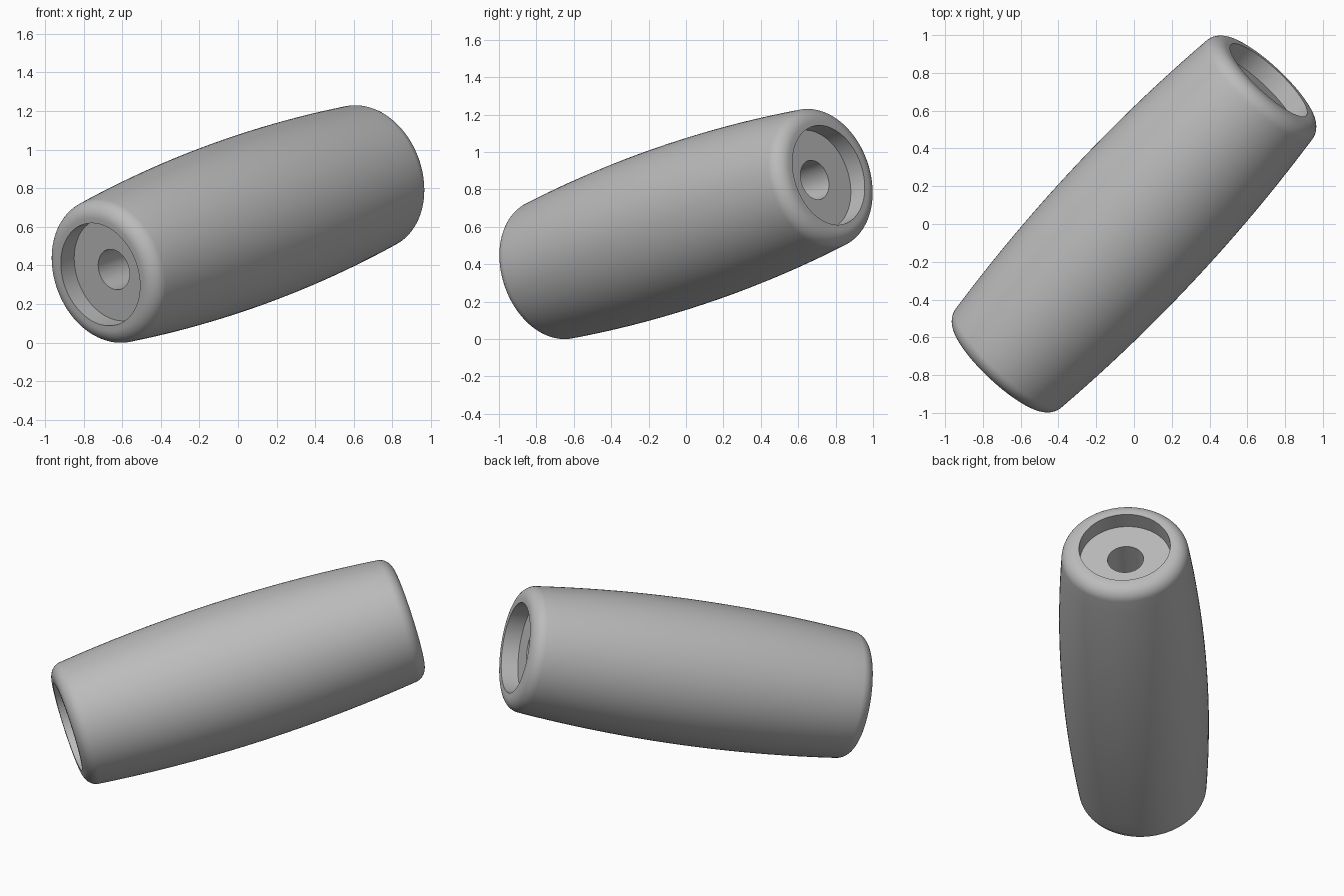
import bpy
import bmesh
from math import sin, cos, radians, pi
from mathutils import Vector

cube = bpy.data.objects.get("Cube")
if cube:
    bpy.data.objects.remove(cube, do_unlink=True)

# One plain grey
grey = bpy.data.materials.new("plain_grey")
grey.use_nodes = True
colour = (0.5, 0.5, 0.5, 1)
grey.diffuse_color = colour
grey.node_tree.nodes["Principled BSDF"].inputs["Base Color"].default_value = colour

# Grip dimensions
MAX_R, RECESS_R, BORE_R = 0.437, 0.274, 0.108
RECESS_DEPTH = 0.105
FILLET, FILLET_R, FILLET_Z = 0.085, 0.2985, 0.991
END_Z = FILLET_Z + FILLET
SEGMENTS = 96

# Half profile (radius, height): barrel curve, rounded lip, recess, bore
start = radians(6)
lip = []
for i in range(13):
    a = start + (pi / 2 - start) * i / 12
    lip.append((FILLET_R + FILLET * cos(a), FILLET_Z + FILLET * sin(a)))
edge_r, edge_z = lip[0]
barrel = [(MAX_R - (MAX_R - edge_r) * (i / 12) ** 2, edge_z * i / 12) for i in range(12)]
floor_z = END_Z - RECESS_DEPTH
upper = barrel + lip + [(RECESS_R, END_Z), (RECESS_R, floor_z), (BORE_R, floor_z)]

# Mirror the half profile to the other end and close it along the bore
profile = upper + [(r, -z) for r, z in reversed(upper[1:])]

# Revolve the closed profile around its axis
bm = bmesh.new()
verts = [bm.verts.new((r, 0, z)) for r, z in profile]
edges = [bm.edges.new((v, verts[(i + 1) % len(verts)])) for i, v in enumerate(verts)]
bmesh.ops.spin(bm, geom=verts + edges, cent=(0, 0, 0), axis=(0, 0, 1),
               angle=2 * pi, steps=SEGMENTS, use_duplicate=False)
bmesh.ops.remove_doubles(bm, verts=bm.verts, dist=0.0001)
bmesh.ops.recalc_face_normals(bm, faces=bm.faces)

# Tilt the grip along its slanted axis
axis = Vector((0.663, 0.709, 0.243)).normalized()
tilt = Vector((0, 0, 1)).rotation_difference(axis).to_matrix()
bmesh.ops.rotate(bm, verts=bm.verts, cent=(0, 0, 0), matrix=tilt)
bmesh.ops.translate(bm, verts=bm.verts, vec=(0, 0, -min(v.co.z for v in bm.verts)))

mesh = bpy.data.meshes.new("barrel_grip")
bm.to_mesh(mesh)
bm.free()
mesh.materials.append(grey)
grip = bpy.data.objects.new("barrel_grip", mesh)
bpy.context.collection.objects.link(grip)

# Smooth curves, crisp recess and bore edges
bpy.ops.object.select_all(action="DESELECT")
grip.select_set(True)
bpy.context.view_layer.objects.active = grip
bpy.ops.object.shade_smooth_by_angle(angle=radians(30))
